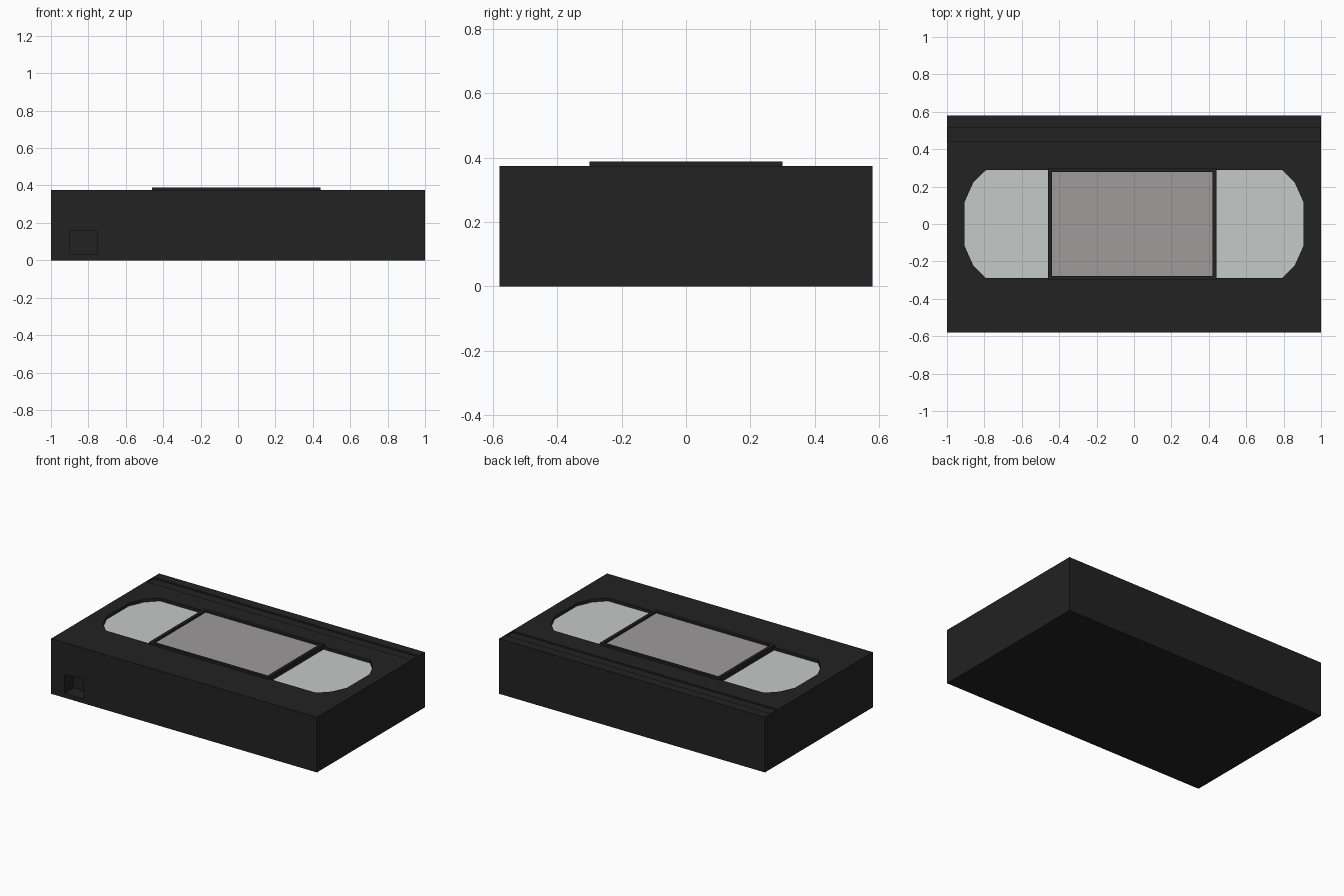
import bpy, bmesh
from mathutils import Vector

if "Cube" in bpy.data.objects:
    bpy.data.objects.remove(bpy.data.objects["Cube"])


def material(name, rgb):
    m = bpy.data.materials.new(name)
    m.diffuse_color = (*rgb, 1)
    m.use_nodes = True
    m.node_tree.nodes["Principled BSDF"].inputs["Base Color"].default_value = m.diffuse_color
    return m


BLACK = material("black plastic", (0.016, 0.016, 0.016))
CLEAR = material("pale window", (0.56, 0.585, 0.578))
GREY = material("grey label", (0.345, 0.325, 0.33))


def prism(name, outline, z0, z1):
    """Extrude an anticlockwise xy outline from z0 up to z1."""
    bm = bmesh.new()
    low = [bm.verts.new((x, y, z0)) for x, y in outline]
    high = [bm.verts.new((x, y, z1)) for x, y in outline]
    bm.faces.new(low[::-1])
    bm.faces.new(high)
    n = len(outline)
    for i in range(n):
        j = (i + 1) % n
        bm.faces.new((low[i], low[j], high[j], high[i]))
    mesh = bpy.data.meshes.new(name)
    bm.to_mesh(mesh)
    bm.free()
    mesh.materials.append(BLACK)
    ob = bpy.data.objects.new(name, mesh)
    bpy.context.collection.objects.link(ob)
    return ob


def box(name, x0, x1, y0, y1, z0, z1):
    return prism(name, [(x0, y0), (x1, y0), (x1, y1), (x0, y1)], z0, z1)


def cut(ob, cutter):
    """Subtract the cutter, bake the result, and remove the cutter."""
    cutter.hide_render = True
    mod = ob.modifiers.new("cut", 'BOOLEAN')
    mod.operation = 'DIFFERENCE'
    mod.solver = 'EXACT'
    mod.object = cutter
    bpy.context.view_layer.objects.active = ob
    bpy.ops.object.modifier_apply(modifier=mod.name)
    bpy.data.objects.remove(cutter)


TOP, FLOOR = 0.375, 0.355

# Cassette shell
shell = box("cassette_shell", -1, 1, -0.58, 0.58, 0, TOP)

# Window recess with faceted ends
quarter = [(0.905, 0.12), (0.86, 0.22), (0.79, 0.29)]
right = [(x, -y) for x, y in reversed(quarter)] + quarter
recess = right + [(-x, -y) for x, y in right]
cut(shell, prism("window_cutter", recess, FLOOR, 0.5))

# Shallow groove by the tape door, and the square notch in the front
cut(shell, box("groove_cutter", -0.995, 0.995, 0.44, 0.515, TOP - 0.01, 0.5))
cut(shell, box("notch_cutter", -0.90, -0.755, -0.7, -0.48, 0.03, 0.16))

# The recess floor is the pale window
shell.data.materials.append(CLEAR)
for p in shell.data.polygons:
    if p.normal.z > 0.9 and abs(p.center.z - FLOOR) < 0.004:
        p.material_index = 1

# Raised frame with the label sunk in its top
frame = box("label_frame", -0.46, 0.44, -0.30, 0.30, FLOOR - 0.005, 0.389)
frame.data.materials.append(GREY)
bm = bmesh.new()
bm.from_mesh(frame.data)
bm.normal_update()
label = max(bm.faces, key=lambda f: f.calc_center_median().z)
bmesh.ops.inset_region(bm, faces=[label], thickness=0.03)
sunk = bmesh.ops.extrude_face_region(bm, geom=[label])
new_label = [g for g in sunk["geom"] if isinstance(g, bmesh.types.BMFace)][0]
bmesh.ops.translate(bm, vec=Vector((0, 0, -0.013)), verts=new_label.verts)
new_label.material_index = 1
if label.is_valid:
    bmesh.ops.delete(bm, geom=[label], context='FACES_ONLY')
bmesh.ops.recalc_face_normals(bm, faces=bm.faces)
bm.to_mesh(frame.data)
bm.free()
